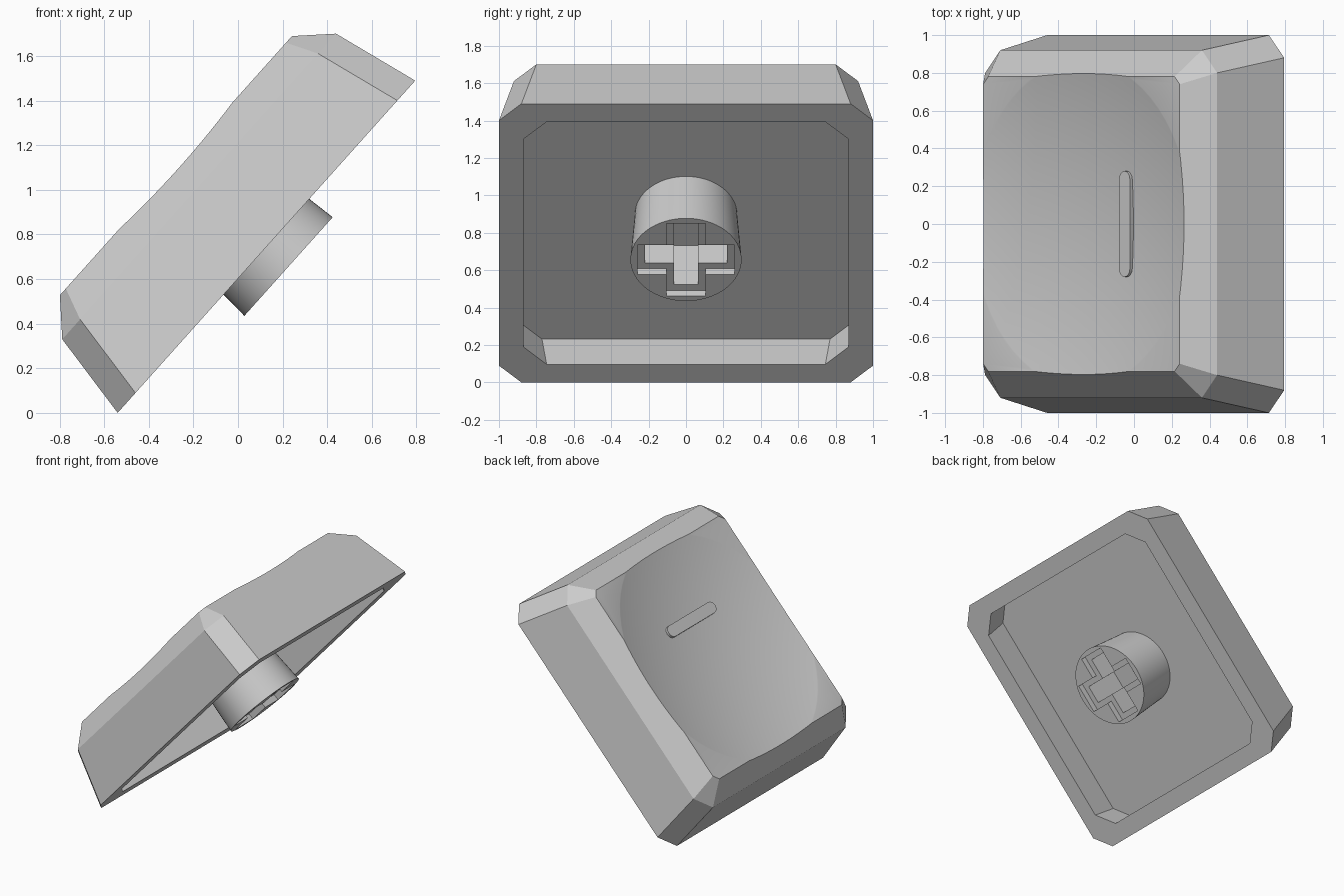
import bpy, bmesh, math
from mathutils import Matrix, Vector

cube = bpy.data.objects.get("Cube")
if cube:
    bpy.data.objects.remove(cube, do_unlink=True)

grey = bpy.data.materials.new("light_grey_plastic")
grey.use_nodes = True
grey.diffuse_color = (0.6, 0.6, 0.6, 1)
grey.node_tree.nodes["Principled BSDF"].inputs["Base Color"].default_value = (0.6, 0.6, 0.6, 1)

# The key is built flat, then tilted up onto its edge
TILT = Matrix.Translation((0.1275, 0, 0.745)) @ Matrix.Rotation(-math.radians(48.15), 4, 'Y')


def loft(name, rings):
    """Closed solid through a list of rings with equal point counts."""
    bm = bmesh.new()
    loops = [[bm.verts.new(p) for p in ring] for ring in rings]
    for a, b in zip(loops, loops[1:]):
        for i in range(len(a)):
            j = (i + 1) % len(a)
            bm.faces.new((a[i], a[j], b[j], b[i]))
    bm.faces.new(loops[0])
    bm.faces.new(loops[-1])
    bmesh.ops.recalc_face_normals(bm, faces=bm.faces)
    mesh = bpy.data.meshes.new(name)
    bm.to_mesh(mesh)
    bm.free()
    mesh.materials.append(grey)
    ob = bpy.data.objects.new(name, mesh)
    bpy.context.collection.objects.link(ob)
    return ob


def chamfered(half, cut, z):
    """Square ring with cut corners."""
    e = half - cut
    pts = [(half, -e), (half, e), (e, half), (-e, half),
           (-half, e), (-half, -e), (-e, -half), (e, -half)]
    return [(x, y, z) for x, y in pts]


def circle(r, z, n=64):
    return [(r * math.cos(math.tau * i / n), r * math.sin(math.tau * i / n), z) for i in range(n)]


def cross(long, thin, z):
    pts = []
    for k in range(4):
        turn = Matrix.Rotation(k * math.pi / 2, 3, 'Z')
        pts += [turn @ Vector(p) for p in ((long, -thin, z), (long, thin, z), (thin, thin, z))]
    return pts


def activate(ob):
    bpy.ops.object.select_all(action='DESELECT')
    ob.select_set(True)
    bpy.context.view_layer.objects.active = ob


def carve(ob, cutter):
    mod = ob.modifiers.new("carve", 'BOOLEAN')
    mod.operation, mod.solver, mod.object = 'DIFFERENCE', 'EXACT', cutter
    cutter.hide_render = True
    activate(ob)
    bpy.ops.object.modifier_apply(modifier=mod.name)
    bpy.data.objects.remove(cutter, do_unlink=True)


def finish(ob):
    activate(ob)
    bpy.ops.object.shade_smooth_by_angle(angle=math.radians(25))
    ob.matrix_world = TILT


# Hollow cap shell, from the top face round to the cavity ceiling
TOP, CEILING, RIM, CURVE = 0.545, 0.23, 0.868, 3.6
cap = loft("cap_shell", [chamfered(0.78, 0.04, TOP), chamfered(0.92, 0.12, 0.405),
                         chamfered(1.0, 0.12, 0), chamfered(0.87, 0.125, 0),
                         chamfered(0.895, 0.125, CEILING)])


# Shallow spherical dish in the top
def dish_height(r):
    return TOP - (RIM ** 2 - r ** 2) / (2 * CURVE)


radii = [0.02 + 0.07 * i for i in range(17)]
bowl = [circle(r, dish_height(r)) for r in radii]
carve(cap, loft("dish_cutter", bowl + [circle(radii[-1], 1)]))
finish(cap)

# Stem with a stepped cross socket
stem = loft("stem", [circle(0.297, -0.133), circle(0.272, CEILING + 0.01)])
carve(stem, loft("socket_step_cutter", [cross(0.26, 0.105, -0.3), cross(0.26, 0.105, -0.088)]))
carve(stem, loft("socket_cutter", [cross(0.22, 0.065, -0.3), cross(0.22, 0.065, CEILING - 0.005)]))
finish(stem)


# Raised finger bar with rounded ends
def bar_ring(z, x=0.268, half=0.28, r=0.043, n=8):
    pts = []
    for side in (1, -1):
        for i in range(n + 1):
            a = math.pi * i / n + (0 if side > 0 else math.pi)
            pts.append((x + r * math.cos(a), side * (half - r) + r * math.sin(a), z))
    return pts


finish(loft("finger_bar", [bar_ring(0.42), bar_ring(0.479)]))
